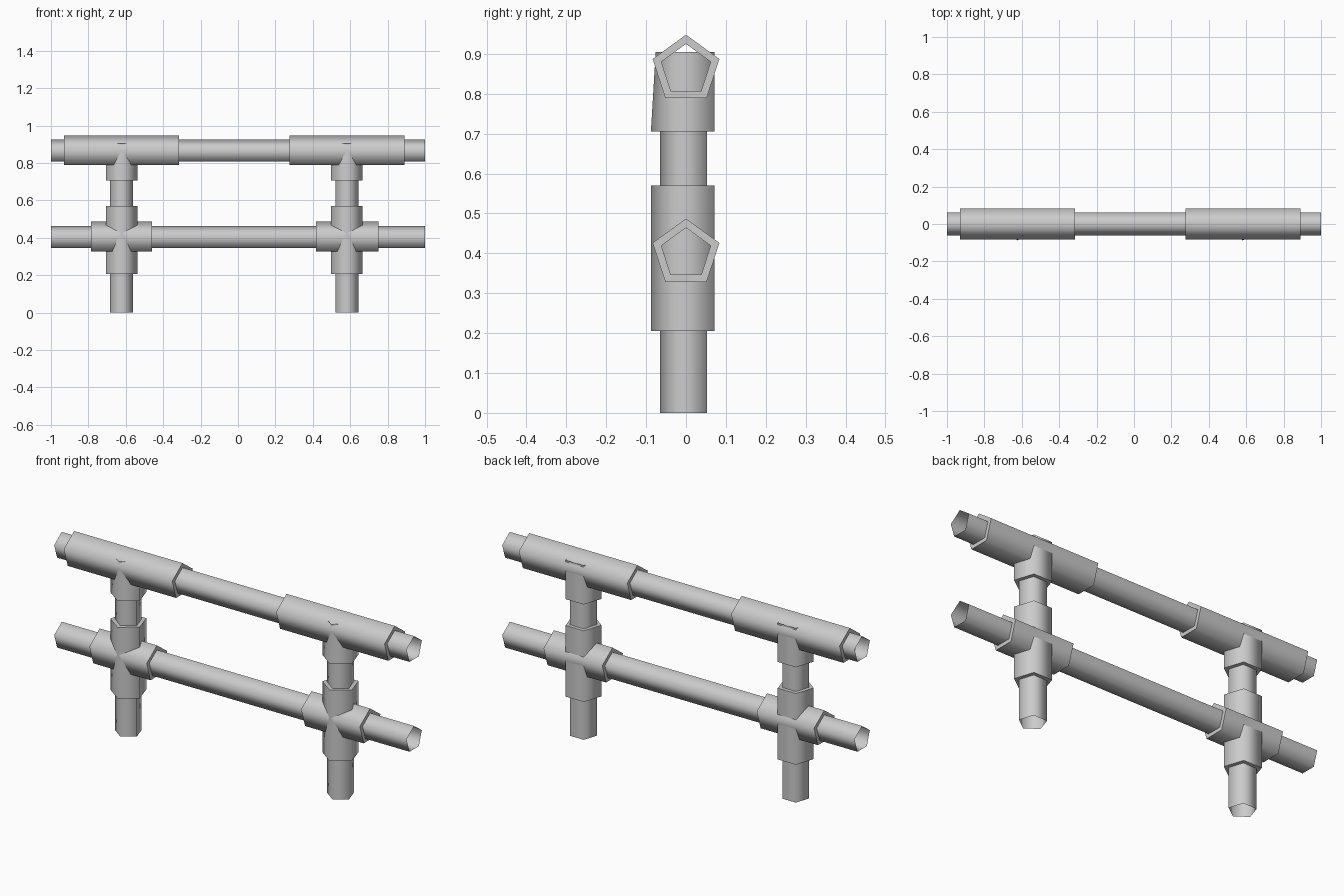
import bpy
import bmesh
from math import cos, sin, pi, radians
from mathutils import Vector

if "Cube" in bpy.data.objects:
    bpy.data.objects.remove(bpy.data.objects["Cube"])

PIPE, SLEEVE, SIDES = 0.065, 0.088, 5


def stepped_tube(name, profile, place, start, tweak=None):
    """Open five-sided tube; profile is a list of (position, radius)."""
    bm = bmesh.new()
    rings = []
    for t, r in profile:
        ring = []
        for i in range(SIDES):
            a = start + 2 * pi * i / SIDES
            ring.append(bm.verts.new(place(t, r * cos(a), r * sin(a))))
        rings.append(ring)
    for lo, hi in zip(rings, rings[1:]):
        for i in range(SIDES):
            k = (i + 1) % SIDES
            bm.faces.new((lo[i], lo[k], hi[k], hi[i]))
    if tweak:
        tweak(rings)
    me = bpy.data.meshes.new(name)
    bm.to_mesh(me)
    bm.free()
    ob = bpy.data.objects.new(name, me)
    bpy.context.collection.objects.link(ob)
    bpy.ops.object.select_all(action='DESELECT')
    ob.select_set(True)
    bpy.context.view_layer.objects.active = ob
    # Pentagon sides are smoothed together, the 90 degree steps stay sharp
    bpy.ops.object.shade_smooth_by_angle(angle=radians(80))
    return ob


def with_sleeves(start, end, sleeves):
    """Profile of a thin pipe with thicker sleeves on it."""
    pts = [(start, PIPE)]
    for a, b in sleeves:
        pts += [(a, PIPE), (a, SLEEVE), (b, SLEEVE), (b, PIPE)]
    return pts + [(end, PIPE)]


# Horizontal rails, one pentagon corner pointing up
def rail(name, z, sleeves):
    stepped_tube(name, with_sleeves(-1, 1, sleeves),
                 lambda t, u, v: Vector((t, u, z + v)), pi / 2)


rail("top_rail", 0.86, [(-0.93, -0.315), (0.275, 0.89)])
rail("lower_rail", 0.399, [(-0.785, -0.46), (0.417, 0.75)])


# Upright posts, one pentagon corner pointing to the front
def lean_front_corner(rings):
    rings[-1][0].co.y = -0.076


post_profile = with_sleeves(0, 0.705, [(0.205, 0.57)])
post_profile += [(0.705, SLEEVE), (0.905, SLEEVE)]
for name, x in (("left_post", -0.622), ("right_post", 0.582)):
    stepped_tube(name, post_profile,
                 lambda t, u, v, x=x: Vector((x + u, v, t)), -pi / 2,
                 lean_front_corner)
